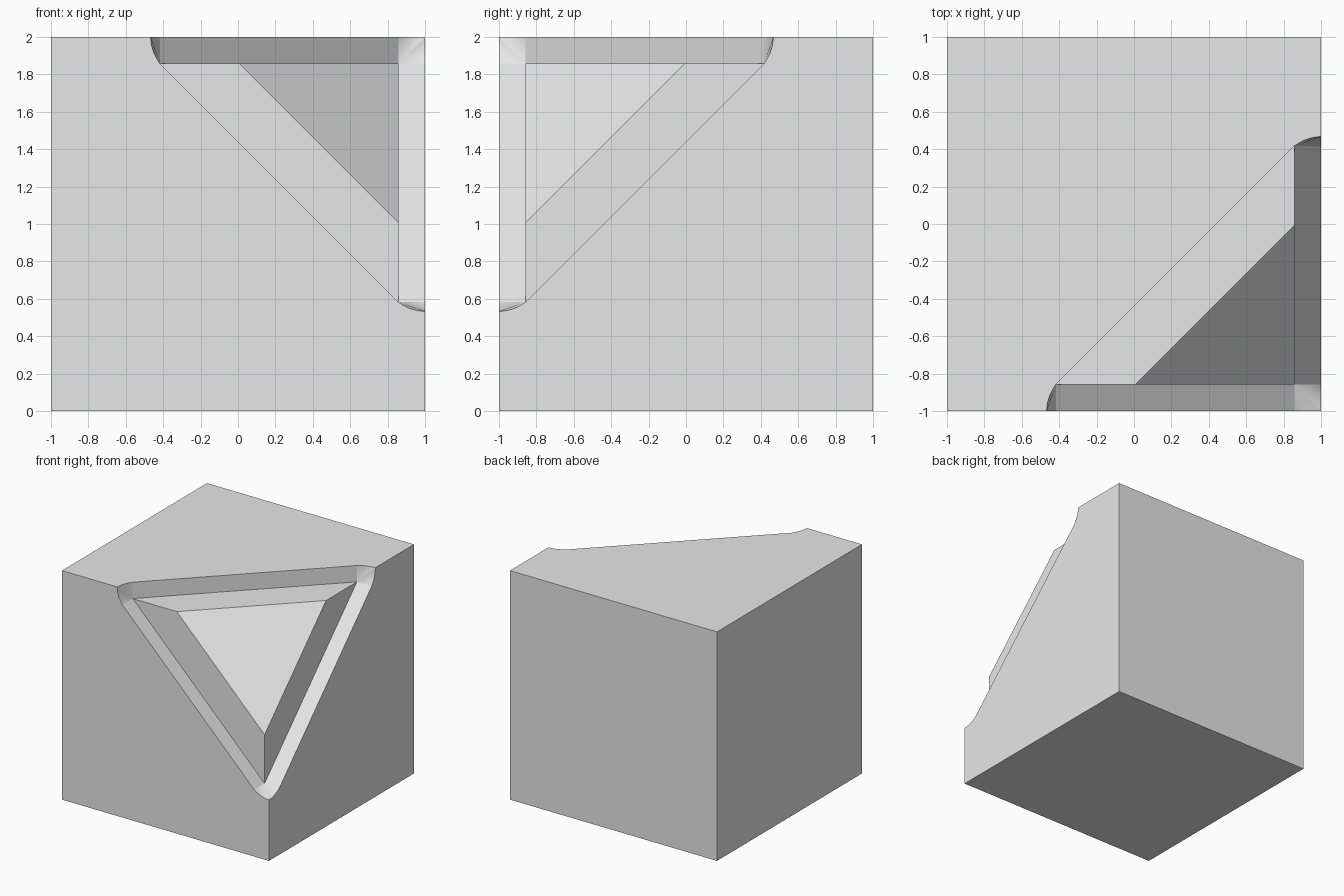
import bpy
import bmesh

default_cube = bpy.data.objects.get("Cube")
if default_cube:
    bpy.data.objects.remove(default_cube, do_unlink=True)

SIZE = 2.0      # edge of the block
DEPTH = 0.143   # depth of the recess
REACH = 1.417   # where the groove walls end, measured from the cut corner
INNER = 0.991   # edge of the inner triangular facet
FLARE = 0.05    # extra reach of the rounded groove ends
STEPS = 10

material = bpy.data.materials.new("light grey")
material.use_nodes = True
grey = (0.8, 0.8, 0.8, 1.0)
material.diffuse_color = grey
material.node_tree.nodes["Principled BSDF"].inputs["Base Color"].default_value = grey

bm = bmesh.new()


def add_face(points, turn, smooth=False):
    """Add a face given as distances from the cut corner, cycled by turn."""
    verts = []
    for p in points:
        u, v, w = p[turn:] + p[:turn]
        verts.append(bm.verts.new((1 - u, v - 1, SIZE - w)))
    bm.faces.new(verts).smooth = smooth


def end_curve():
    """Rounded groove end: (sideways, along edge), from wall to block edge."""
    curve = []
    for i in range(STEPS + 1):
        t = i / STEPS
        curve.append((DEPTH * (1 - t), REACH + FLARE * (1 - (1 - t) ** 2)))
    return curve


S, D, R, N = SIZE, DEPTH, REACH, INNER
curve = end_curve()

# The block has threefold symmetry about the diagonal through its cut corner
for turn in range(3):
    # Uncut side of the block
    add_face([(0, 0, S), (S, 0, S), (S, S, S), (0, S, S)], turn)

    # Side with the corner opening
    opening = [(s, a, 0) for s, a in reversed(curve)]
    opening += [(a, s, 0) for s, a in curve]
    add_face([(S, 0, 0), (S, S, 0), (0, S, 0)] + opening, turn)

    # Groove wall and ledge
    add_face([(D, R, 0), (R, D, 0), (R, D, D), (D, R, D)], turn)
    add_face([(D, R, D), (R, D, D), (N, D, D), (D, N, D)], turn)

    # Rounded groove end, fanned out from the ledge corner
    rim = [(s, a, 0) for s, a in curve]
    rim += [(0, a, s) for s, a in reversed(curve[:-1])]
    for p, q in zip(rim, rim[1:]):
        add_face([(D, R, D), p, q], turn, smooth=True)

# Inner triangular facet
add_face([(N, D, D), (D, N, D), (D, D, N)], 0)

bmesh.ops.remove_doubles(bm, verts=bm.verts[:], dist=0.0001)
bmesh.ops.recalc_face_normals(bm, faces=bm.faces[:])

mesh = bpy.data.meshes.new("notched_block")
bm.to_mesh(mesh)
bm.free()
mesh.materials.append(material)
block = bpy.data.objects.new("notched_block", mesh)
bpy.context.collection.objects.link(block)
